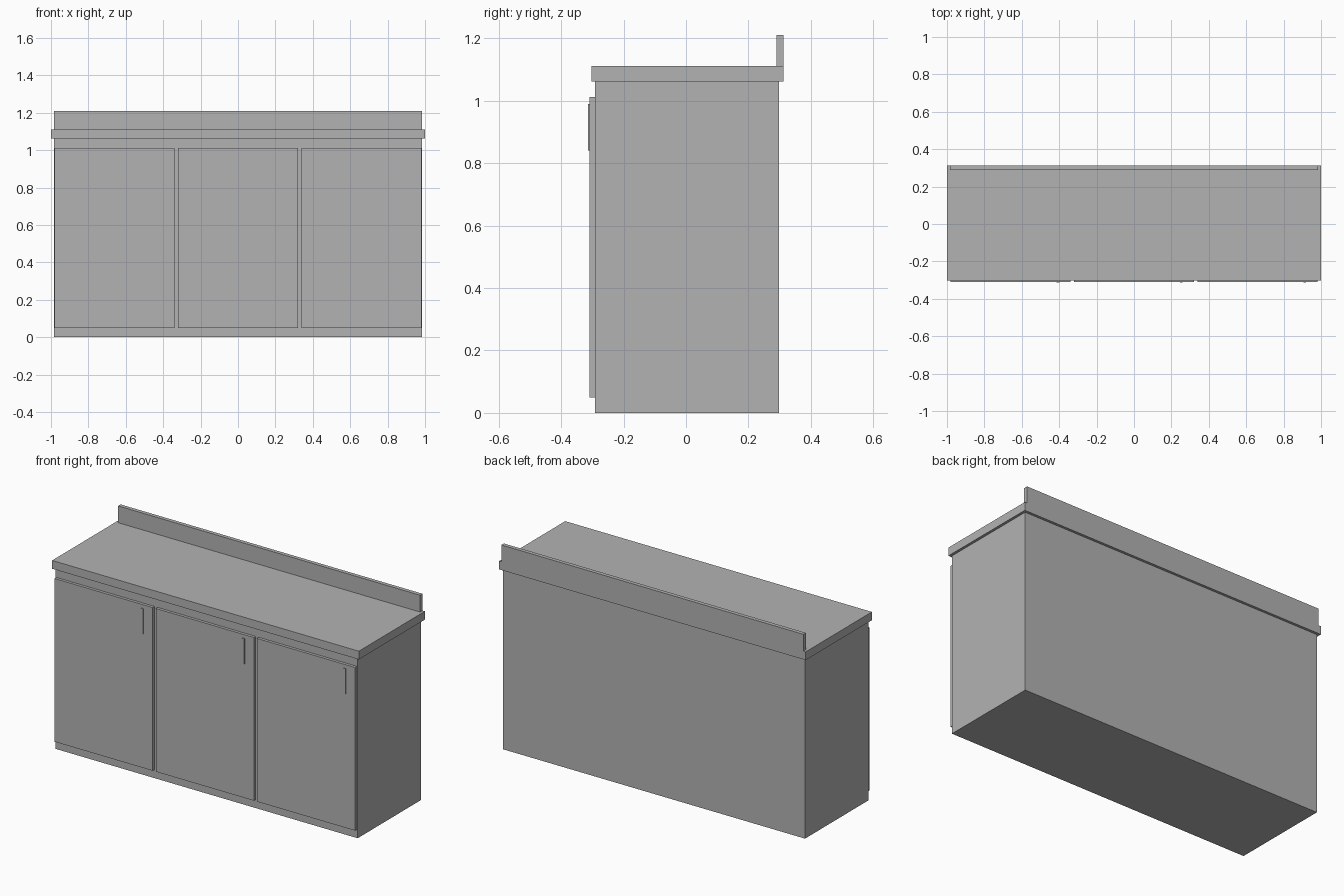
import bpy
import bmesh

if "Cube" in bpy.data.objects:
    bpy.data.objects.remove(bpy.data.objects["Cube"])

grey = bpy.data.materials.new("plain_grey")
grey.diffuse_color = (0.45, 0.45, 0.45, 1.0)
grey.use_nodes = True
grey.node_tree.nodes["Principled BSDF"].inputs["Base Color"].default_value = grey.diffuse_color


def box(name, x, y, z):
    """Axis-aligned box from (min, max) ranges."""
    bm = bmesh.new()
    bmesh.ops.create_cube(bm, size=1.0)
    for v in bm.verts:
        v.co = [r[0] + (c + 0.5) * (r[1] - r[0]) for c, r in zip(v.co, (x, y, z))]
    mesh = bpy.data.meshes.new(name)
    bm.to_mesh(mesh)
    bm.free()
    mesh.materials.append(grey)
    obj = bpy.data.objects.new(name, mesh)
    bpy.context.collection.objects.link(obj)
    return obj


# Carcass, worktop and rear upstand
box("cabinet_body", (-0.985, 0.985), (-0.292, 0.298), (0.0, 1.062))
box("countertop", (-1.0, 1.0), (-0.303, 0.313), (1.062, 1.111))
box("backsplash", (-0.985, 0.985), (0.29, 0.313), (1.111, 1.21))

# Three doors, each with a slim vertical handle near its right edge
for i, cx in enumerate((-0.66, 0.0, 0.66), 1):
    box(f"door_{i}", (cx - 0.32, cx + 0.32), (-0.309, -0.292), (0.05, 1.012))
    hx = cx + 0.253
    box(f"handle_{i}", (hx - 0.0075, hx + 0.0075), (-0.314, -0.305), (0.841, 0.99))
